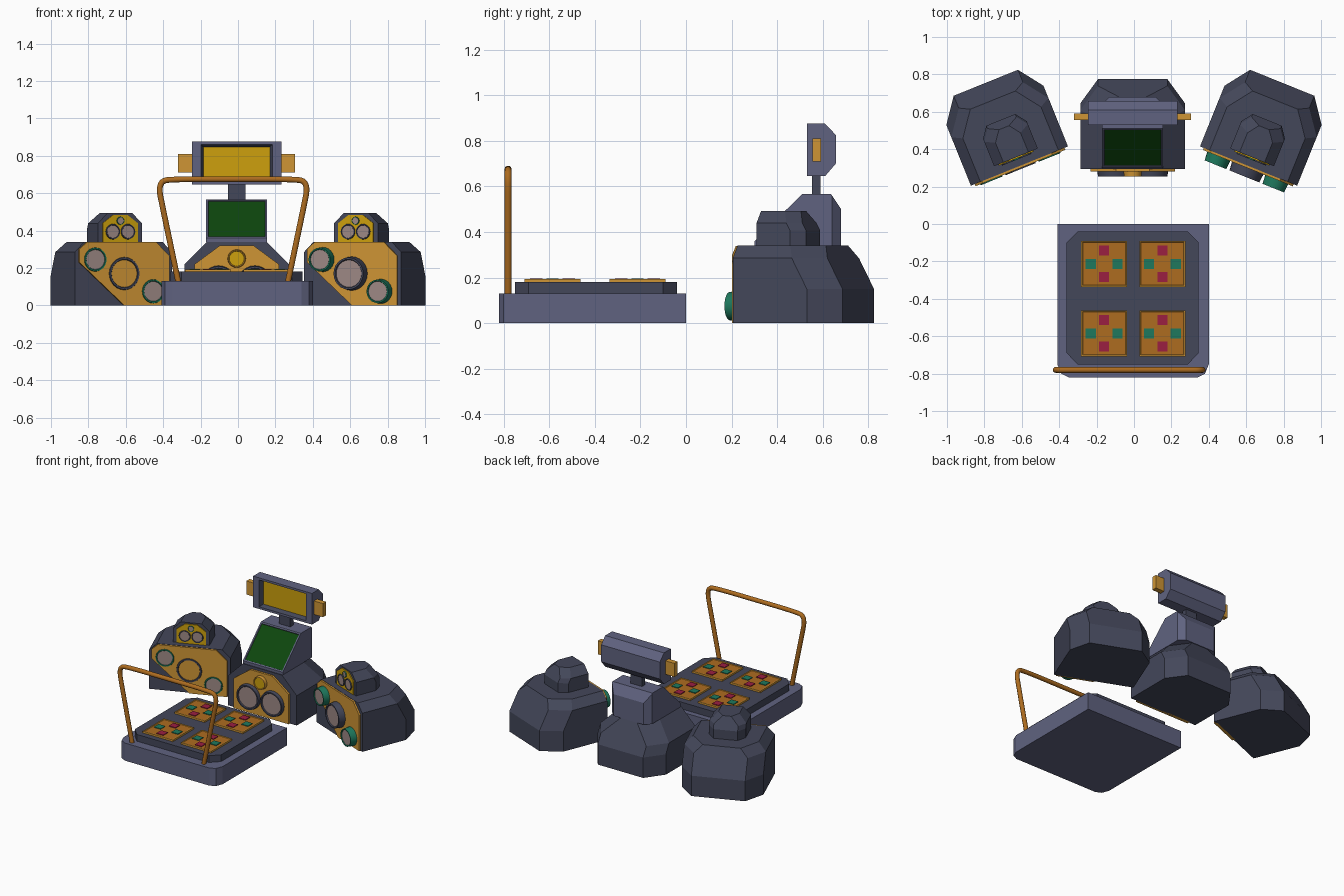
import bpy, bmesh
from math import radians
from mathutils import Matrix, Vector

cube = bpy.data.objects.get("Cube")
if cube:
    bpy.data.objects.remove(cube, do_unlink=True)


def material(name, r, g, b):
    m = bpy.data.materials.new(name)
    m.use_nodes = True
    m.diffuse_color = (r, g, b, 1)
    m.node_tree.nodes["Principled BSDF"].inputs["Base Color"].default_value = (r, g, b, 1)
    return m


SLATE = material("light slate", .117, .124, .216)
DARK = material("dark slate", .057, .063, .102)
ORANGE = material("orange", .62, .30, .035)
BROWN = material("bronze", .42, .15, .014)
GOLD = material("gold", .61, .352, .004)
DISC = material("warm grey", .34, .25, .235)
GREEN = material("teal green", .013, .19, .11)
SCREEN = material("screen green", .004, .061, .004)
RED = material("crimson", .328, .013, .053)
CX = -.007


def finish(name, bm, mats, frame=Matrix(), smooth=False):
    bm.transform(frame)
    mesh = bpy.data.meshes.new(name)
    bm.to_mesh(mesh)
    bm.free()
    for m in mats:
        mesh.materials.append(m)
    ob = bpy.data.objects.new(name, mesh)
    bpy.context.collection.objects.link(ob)
    if smooth:
        bpy.ops.object.select_all(action='DESELECT')
        ob.select_set(True)
        bpy.context.view_layer.objects.active = ob
        bpy.ops.object.shade_smooth_by_angle(angle=radians(35))
    return ob


def loft(rings):
    """Closed solid through matching rings of points."""
    bm = bmesh.new()
    rows = [[bm.verts.new(p) for p in ring] for ring in rings]
    n = len(rows[0])
    bm.faces.new(rows[0])
    bm.faces.new(rows[-1])
    for a, b in zip(rows, rows[1:]):
        for i in range(n):
            j = (i + 1) % n
            bm.faces.new((a[i], a[j], b[j], b[i]))
    bmesh.ops.recalc_face_normals(bm, faces=bm.faces)
    return bm


def prism(pts, axis, lo, hi):
    """Extrude a 2D outline along the x, y or z axis."""
    place = {'x': lambda p, t: (t, p[0], p[1]),
             'y': lambda p, t: (p[0], t, p[1]),
             'z': lambda p, t: (p[0], p[1], t)}[axis]
    return loft([[place(p, t) for p in pts] for t in (lo, hi)])


def box(name, mat, x0, x1, y0, y1, z0, z1):
    return finish(name, prism([(x0, y0), (x1, y0), (x1, y1), (x0, y1)], 'z', z0, z1), [mat])


def facing(bm, direction):
    bm.normal_update()
    d = Vector(direction).normalized()
    return max(bm.faces, key=lambda f: f.normal.dot(d))


def inset(bm, face, thickness, depth=0, wall=0):
    made = bmesh.ops.inset_region(bm, faces=[face], thickness=thickness, depth=depth)
    for f in made["faces"]:
        f.material_index = wall


def cabinet(name, frame, side_cut):
    """Speaker body: chamfered back corners, sloping back, cut top edges."""
    hw, depth, h, slope = .28, .48, .34, .1
    rings = []
    for z, s in ((0, 0), (.15, 0), (h - side_cut, 0), (h, side_cut)):
        w = hw - s
        d = depth - slope * max(0, z - .15) / (h - .15)
        half = [(w, 0), (w, d - .13), (w - .095, d)]
        rings.append([(x, y, z) for x, y in half] + [(-x, y, z) for x, y in half[::-1]])
    finish(name, loft(rings), [DARK], frame)


def driver(name, frame, x, z, r, depth, rim, disc=DISC):
    """Round speaker facing -y with a sunken disc."""
    bm = bmesh.new()
    bmesh.ops.create_cone(bm, cap_ends=True, segments=24, radius1=r, radius2=r * .93, depth=depth)
    bm.transform(Matrix.Translation((x, -depth / 2, z)) @ Matrix.Rotation(radians(90), 4, 'X'))
    cap = facing(bm, (0, -1, 0))
    inset(bm, cap, r * .1)
    inset(bm, cap, r * .04, -r * .08)
    cap.material_index = 1
    finish(name, bm, [rim, disc], frame, True)


def twin_unit(name, frame, plate_mat, bump, top_rim, top_disc):
    """Cabinet with two large drivers and one small driver above."""
    cabinet(name + "_cabinet", frame, .12)
    half = [(.225, 0), (.225, .22), (.09, .32)]
    pts = half + [(-x, z) for x, z in half[::-1]]
    finish(name + "_faceplate", prism(pts, 'y', -.015, .01), [plate_mat], frame)
    for side, x in (("right", -.097), ("left", .097)):
        driver(f"{name}_{side}_driver", frame, x, .12, .095, bump, DARK)
    driver(name + "_small_driver", frame, 0, .25, .05, bump, top_rim, top_disc)


# Stage platform with softened front corners
half = [(.345, -.82), (.385, -.80), (.405, -.75), (.405, 0)]
pts = half + [(-x, y) for x, y in half[::-1]]
finish("platform", prism(pts, 'z', 0, .13), [SLATE], Matrix.Translation((-.005, 0, 0)))

# Raised deck with cut corners
half = [(.295, -.75), (.353, -.69), (.353, -.10), (.295, -.04)]
pts = half + [(-x, y) for x, y in half[::-1]]
finish("deck", prism(pts, 'z', .13, .18), [DARK], Matrix.Translation((CX, 0, 0)))

# Four foot pads, each with red and green marks
for row, cy in (("rear", -.213), ("front", -.585)):
    for side, cx in (("right", -.16), ("left", .152)):
        name = f"{row}_{side}_pad"
        h = .123
        bm = prism([(-h, -h), (h, -h), (h, h), (-h, h)], 'z', .18, .193)
        top = facing(bm, (0, 0, 1))
        inset(bm, top, .01)
        inset(bm, top, .003, -.003)
        top.material_index = 1
        finish(name, bm, [ORANGE, BROWN], Matrix.Translation((cx, cy, 0)))
        for dx, dy, mat in ((0, 1, RED), (0, -1, RED), (1, 0, GREEN), (-1, 0, GREEN)):
            x, y, s = cx + dx * .071, cy + dy * .071, .027
            box(name + "_mark", mat, x - s, x + s, y - s, y + s, .189, .195)

# Bent hand rail at the front of the platform
half = [(.292, .12), (.372, .50), (.405, .665), (.30, .675)]
path = [(-x, z) for x, z in half] + [(0, .675)] + half[::-1]
curve = bpy.data.curves.new("hand_rail", 'CURVE')
curve.dimensions = '3D'
curve.bevel_depth = .016
curve.bevel_resolution = 3
curve.use_fill_caps = True
spline = curve.splines.new('NURBS')
spline.points.add(len(path) - 1)
for p, (x, z) in zip(spline.points, path):
    p.co = (x - .026, -.78, z, 1)
spline.order_u = 3
spline.use_endpoint_u = True
spline.resolution_u = 8
curve.materials.append(BROWN)
rail = bpy.data.objects.new("hand_rail", curve)
bpy.context.collection.objects.link(rail)

# Side speakers, turned inward, each carrying a small twin unit
for side, sx, bump in (("right", -1, .018), ("left", 1, .06)):
    name = side + "_speaker"
    frame = Matrix.Translation((sx * .6125, .31, 0)) @ Matrix.Rotation(radians(-22 * sx), 4, 'Z')
    cabinet(name + "_cabinet", frame, .055)
    plate = [(0, 0), (.26, 0), (.26, .265), (.185, .338), (-.215, .338), (-.258, .30), (-.258, .23)]
    finish(name + "_faceplate", prism(plate, 'y', -.012, .01), [ORANGE], frame)
    driver(name + "_upper_driver", frame, -.167, .245, .067, bump, GREEN)
    driver(name + "_main_driver", frame, 0, .17, .092, bump, DARK)
    driver(name + "_lower_driver", frame, .167, .075, .067, bump, GREEN)
    top = frame @ Matrix.Translation((0, .05, .34)) @ Matrix.Scale(.45, 4)
    twin_unit(side + "_top_speaker", top, GOLD, .03, GREEN, DISC)

# Central console
centre = Matrix.Translation((CX, .295, 0))
twin_unit("console", centre, ORANGE, .04, ORANGE, GOLD)

# Monitor with a sloping screen and bevelled back corners
profile = [(.30, .34), (.30, .36), (.51, .567), (.635, .567), (.68, .50), (.68, .34)]
bm = prism(profile, 'x', -.163, .163)
back = [e for e in bm.edges if all(v.co.y > .67 for v in e.verts)
        and e.verts[0].co.x == e.verts[1].co.x]
bmesh.ops.bevel(bm, geom=back, offset=.04, segments=1, affect='EDGES')
face = facing(bm, (0, -1, 1))
inset(bm, face, .014)
inset(bm, face, .003, -.006)
face.material_index = 1
finish("monitor", bm, [SLATE, SCREEN], Matrix.Translation((CX, 0, 0)))

# Neck and marquee head with recessed panel and side tabs
box("neck", DARK, CX - .046, CX + .046, .553, .59, .56, .66)
profile = [(.53, .645), (.61, .645), (.657, .70), (.657, .825), (.61, .875), (.53, .875)]
bm = prism(profile, 'x', -.24, .24)
face = facing(bm, (0, -1, 0))
inset(bm, face, .022)
for v in face.verts:
    v.co.x *= .85
inset(bm, face, .018, -.03, 1)
face.material_index = 2
finish("marquee", bm, [SLATE, DARK, GOLD], Matrix.Translation((CX, 0, 0)))
for side, s in (("right", -1), ("left", 1)):
    x0, x1 = sorted((CX + s * .235, CX + s * .313))
    box(side + "_marquee_tab", ORANGE, x0, x1, .555, .592, .71, .81)
